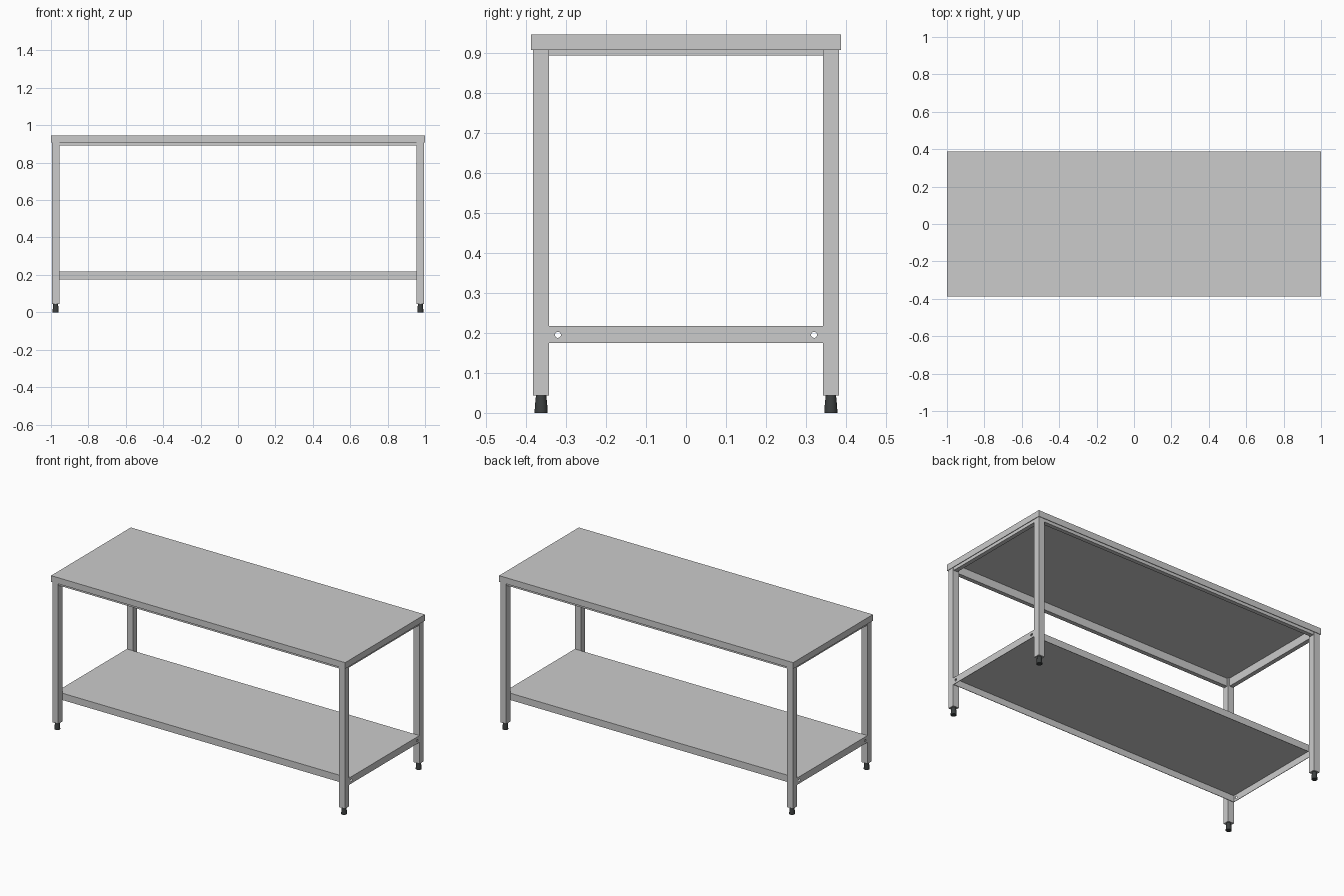
import bpy, bmesh, math
from mathutils import Matrix, Vector

if "Cube" in bpy.data.objects:
    bpy.data.objects.remove(bpy.data.objects["Cube"])

dark = bpy.data.materials.new("black_rubber")
dark.diffuse_color = (0.045, 0.05, 0.05, 1)
dark.use_nodes = True
dark.node_tree.nodes["Principled BSDF"].inputs["Base Color"].default_value = dark.diffuse_color


def add(name, bm):
    mesh = bpy.data.meshes.new(name)
    bm.to_mesh(mesh)
    bm.free()
    ob = bpy.data.objects.new(name, mesh)
    bpy.context.collection.objects.link(ob)
    return ob


def box(name, lo, hi, open_bottom=False):
    lo, hi = Vector(lo), Vector(hi)
    bm = bmesh.new()
    bmesh.ops.create_cube(bm, size=1)
    bmesh.ops.scale(bm, vec=hi - lo, verts=bm.verts)
    bmesh.ops.translate(bm, vec=(lo + hi) / 2, verts=bm.verts)
    bm.normal_update()
    if open_bottom:
        bottom = [f for f in bm.faces if f.normal.z < -0.9]
        bmesh.ops.delete(bm, geom=bottom, context='FACES_ONLY')
    return add(name, bm)


def tray(name, x, y, z0, z1):
    # Folded sheet-metal pan, open underneath
    ob = box(name, (-x, -y, z0), (x, y, z1), open_bottom=True)
    mod = ob.modifiers.new("sheet", 'SOLIDIFY')
    mod.thickness = 0.003
    mod.offset = -1
    mod.use_even_offset = True
    return ob


def cone(name, r0, r1, z0, z1, x, y):
    bm = bmesh.new()
    bmesh.ops.create_cone(bm, cap_ends=True, segments=24, radius1=r0, radius2=r1,
                          depth=z1 - z0, matrix=Matrix.Translation((x, y, (z0 + z1) / 2)))
    ob = add(name, bm)
    ob.data.materials.append(dark)
    bpy.context.view_layer.objects.active = ob
    ob.select_set(True)
    bpy.ops.object.shade_smooth_by_angle()
    ob.select_set(False)


# Worktop and lower shelf
tray("worktop", 1.0, 0.3875, 0.907, 0.945)
shelf = tray("lower_shelf", 0.995, 0.342, 0.175, 0.217)

# Bolt holes through both shelf ends
for i, y in enumerate((-0.32, 0.32)):
    bm = bmesh.new()
    rot = Matrix.Translation((0, y, 0.195)) @ Matrix.Rotation(math.pi / 2, 4, 'Y')
    bmesh.ops.create_cone(bm, cap_ends=True, segments=24, radius1=0.0075,
                          radius2=0.0075, depth=2.2, matrix=rot)
    cutter = add(f"hole_cutter_{i}", bm)
    cutter.hide_render = True
    cutter.display_type = 'WIRE'
    mod = shelf.modifiers.new("bolt_hole", 'BOOLEAN')
    mod.operation = 'DIFFERENCE'
    mod.object = cutter

# Frame rails under the worktop
for side, s in (("front", -1), ("back", 1)):
    a, b = sorted((s * 0.352, s * 0.378))
    box(f"{side}_rail", (-0.955, a, 0.893), (0.955, b, 0.942))
for side, s in (("left", -1), ("right", 1)):
    a, b = sorted((s * 0.965, s * 0.991))
    box(f"{side}_rail", (a, -0.342, 0.893), (b, 0.342, 0.942))

# Legs with end plugs and tapered levelling feet
for fb, sy in (("front", -1), ("back", 1)):
    for lr, sx in (("left", -1), ("right", 1)):
        x, y, h = sx * 0.975, sy * 0.362, 0.02
        n = f"{fb}_{lr}"
        box(n + "_leg", (x - h, y - h, 0.05), (x + h, y + h, 0.942))
        box(n + "_leg_plug", (x - h, y - h, 0.043), (x + h, y + h, 0.05))
        cone(n + "_foot", 0.0165, 0.0155, 0, 0.018, x, y)
        cone(n + "_foot_collar", 0.0155, 0.013, 0.018, 0.043, x, y)
